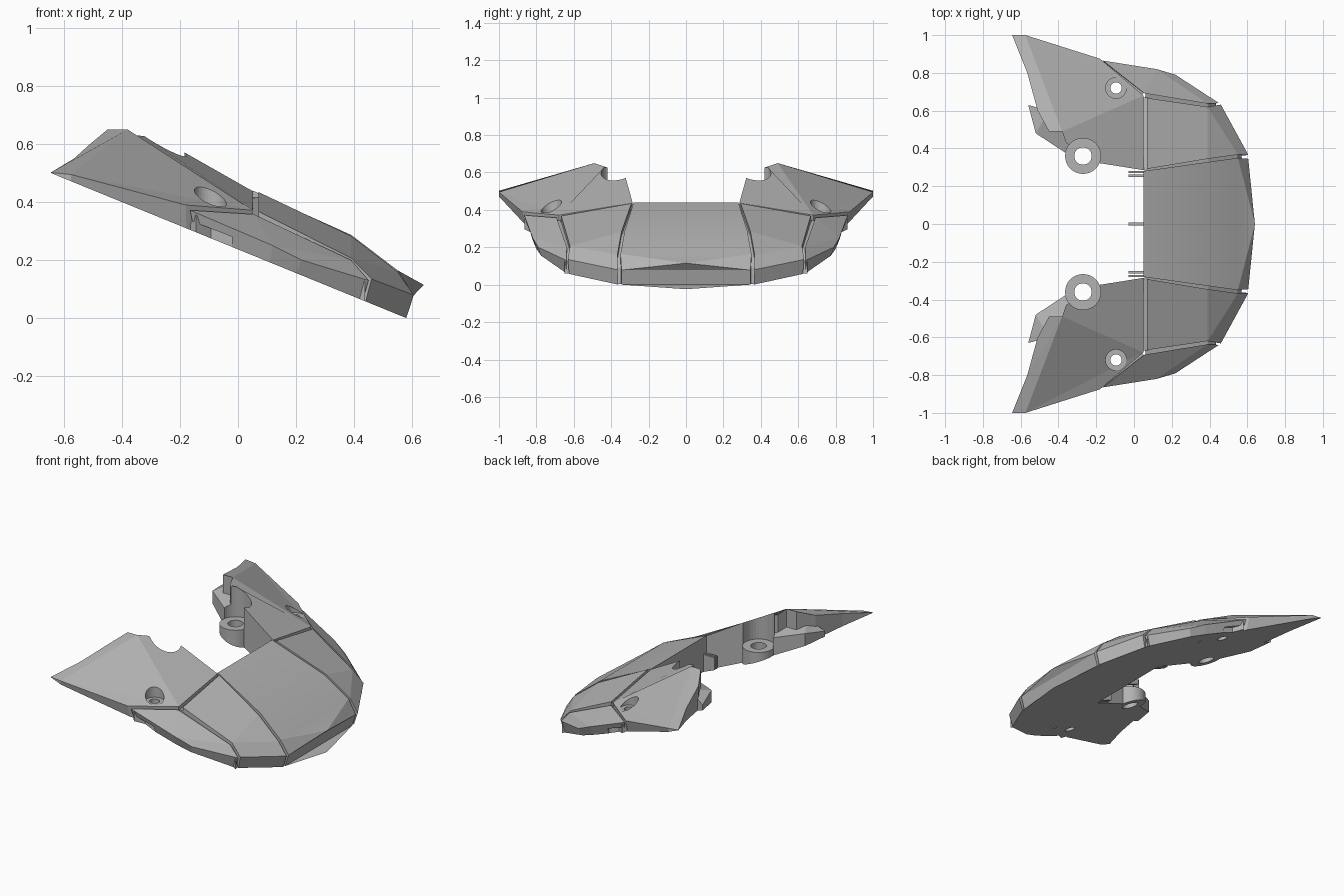
import bpy, bmesh, math
from mathutils import Vector

cube = bpy.data.objects.get("Cube")
if cube:
    bpy.data.objects.remove(cube)

grey = bpy.data.materials.new("plain grey")
grey.use_nodes = True
grey.diffuse_color = (0.45, 0.45, 0.45, 1)
grey.node_tree.nodes["Principled BSDF"].inputs["Base Color"].default_value = (0.45, 0.45, 0.45, 1)


def floor_z(x):
    """Height of the slanted underside."""
    return 0.237 - 0.408 * x


def solid(name, pts, faces=None, mirror=True, drop=0.0):
    """Close a top skin down to the slanted underside; a point may add its own base x, y."""
    faces = faces or [list(range(len(pts)))]
    bm = bmesh.new()
    top = [bm.verts.new(p[:3]) for p in pts]
    low = []
    for p in pts:
        x, y = p[3:5] if len(p) > 3 else p[:2]
        low.append(bm.verts.new((x, y, floor_z(x) - drop)))
    edges = [(f[i], f[(i + 1) % len(f)]) for f in faces for i in range(len(f))]
    for f in faces:
        bm.faces.new([top[i] for i in f])
        bm.faces.new([low[i] for i in reversed(f)])
    for a, b in edges:
        if (b, a) not in edges:
            bm.faces.new([top[b], top[a], low[a], low[b]])
    bmesh.ops.recalc_face_normals(bm, faces=bm.faces[:])
    mesh = bpy.data.meshes.new(name)
    bm.to_mesh(mesh)
    bm.free()
    mesh.materials.append(grey)
    ob = bpy.data.objects.new(name, mesh)
    bpy.context.collection.objects.link(ob)
    if mirror:
        mod = ob.modifiers.new("Mirror", "MIRROR")
        mod.use_axis = (False, True, False)
        mod.use_mirror_merge = False
    return ob


def circle(x, y, z, r, n=32):
    return [(x + r * math.cos(2 * math.pi * i / n), y + r * math.sin(2 * math.pi * i / n), z)
            for i in range(n)]


def cut(ob, pts, base=None):
    """Subtract a prism, either through the underside or down to a level base."""
    tool = solid("cutter", pts, mirror=False, drop=0.1)
    tool.hide_render = True
    if base is not None:
        for v in tool.data.vertices[len(pts):]:
            v.co.z = base
    mirror = ob.modifiers.get("Mirror")
    mirror.show_viewport = False
    mod = ob.modifiers.new("Cut", "BOOLEAN")
    mod.operation, mod.solver, mod.object = "DIFFERENCE", "EXACT", tool
    bpy.context.view_layer.update()
    graph = bpy.context.evaluated_depsgraph_get()
    mesh = bpy.data.meshes.new_from_object(ob.evaluated_get(graph))
    ob.modifiers.remove(mod)
    ob.data = mesh
    mirror.show_viewport = True
    bpy.data.objects.remove(tool)


def smooth(ob, angle):
    bpy.ops.object.select_all(action="DESELECT")
    ob.select_set(True)
    bpy.context.view_layer.objects.active = ob
    bpy.ops.object.shade_smooth_by_angle(angle=angle)


# Centre panel with its pointed nose
centre = solid("centre_panel", [
    (.05, -.28, .44), (.05, .28, .44), (.39, -.328, .287), (.39, .328, .287),
    (.55, -.35, .165), (.55, .35, .165),
    (.605, -.345, .078, .58, -.345), (.605, .345, .078, .58, .345), (.64, 0, .115)],
    [[0, 2, 3, 1], [2, 4, 5, 3], [4, 6, 8], [4, 8, 5], [5, 8, 7], [6, 7, 8]], mirror=False)
smooth(centre, 0.3)

# Shoulder panels beside the centre
solid("shoulder_panel", [
    (.07, -.292, .435), (.39, -.345, .283), (.55, -.367, .16),
    (.605, -.366, .08, .58, -.362), (.46, -.632, .135, .44, -.625),
    (.39, -.62, .207), (.07, -.667, .368)],
    [[0, 1, 5, 6], [1, 2, 5], [2, 3, 4, 5]])

# Lower side panels with a shallow vent
side = solid("side_panel", [
    (-.165, -.865, .372, -.15, -.845), (.055, -.692, .358), (.39, -.637, .2),
    (.45, -.64, .13, .43, -.64), (.22, -.79, .2, .2, -.775), (.12, -.82, .25, .11, -.8)],
    [[0, 1, 5], [1, 2, 5], [2, 3, 4, 5]])
cut(side, [(-.16, -.95, .335), (-.02, -.95, .28), (-.02, -.82, .28), (-.16, -.82, .335)])

# Swept wings, cut for the socket and the screw hole
wing = solid("wing", [
    (.052, -.285, .437), (-.2, -.325, .58), (-.36, -.43, .63), (-.38, -.49, .65),
    (-.45, -.49, .65), (-.51, -.6, .6), (-.565, -.8, .55), (-.645, -1, .502),
    (-.575, -1, .495), (-.18, -.875, .39, -.18, -.85), (.05, -.68, .372)],
    [[0, 1, 2, 3, 10], [3, 8, 10], [3, 4, 5, 6], [3, 6, 7, 8], [8, 9, 10]])
socket = (-.27, -.36)
screw = (-.095, -.72)
cut(wing, circle(*socket, .9, .094))
cut(wing, circle(*screw, .9, .055), base=.385)
cut(wing, circle(*screw, .9, .03))

# Low ledge at the wing's rear
ledge = solid("rear_ledge", [
    (-.56, -.63, .5), (-.52, -.48, .53), (-.36, -.375, .5), (-.3, -.45, .52), (-.45, -.6, .56)],
    [[0, 1, 4], [1, 2, 3, 4]])
cut(ledge, circle(*socket, .9, .094))

# Ring at the foot of each socket
n = 32
ring = solid("socket_ring", circle(*socket, .43, .095) + circle(*socket, .43, .046),
             [[i, (i + 1) % n, n + (i + 1) % n, n + i] for i in range(n)])
smooth(ring, 0.6)


# Sunken fillers closing the gaps between panels
def seam(name, path, half=.016):
    pts = [Vector(p) for p in path]
    side_dir = (pts[-1] - pts[0]).cross(Vector((0, 0, 1))).normalized() * half
    rows = [p + s * side_dir for p in pts for s in (-1, 1)]
    solid(name, [tuple(p) for p in rows],
          [[2 * i, 2 * i + 1, 2 * i + 3, 2 * i + 2] for i in range(len(pts) - 1)])


seam("centre_seam", [(.055, -.286, .415), (.39, -.337, .262), (.545, -.358, .14), (.57, -.356, .09)])
seam("side_seam", [(.06, -.678, .342), (.39, -.629, .182), (.435, -.633, .125)])
seam("wing_front_seam", [(.06, -.29, .415), (.06, -.67, .35)])
seam("wing_side_seam", [(.045, -.686, .342), (-.155, -.85, .355)])


# Small tabs behind the centre panel
def tab(name, y, w, mirror):
    solid(name, [(-.03, y - w, .33), (.06, y - w, .33), (.06, y + w, .33), (-.03, y + w, .33)],
          mirror=mirror)


tab("centre_tab", 0, .007, False)
for y in (-.255, -.275):
    tab("side_tab", y, .006, True)
